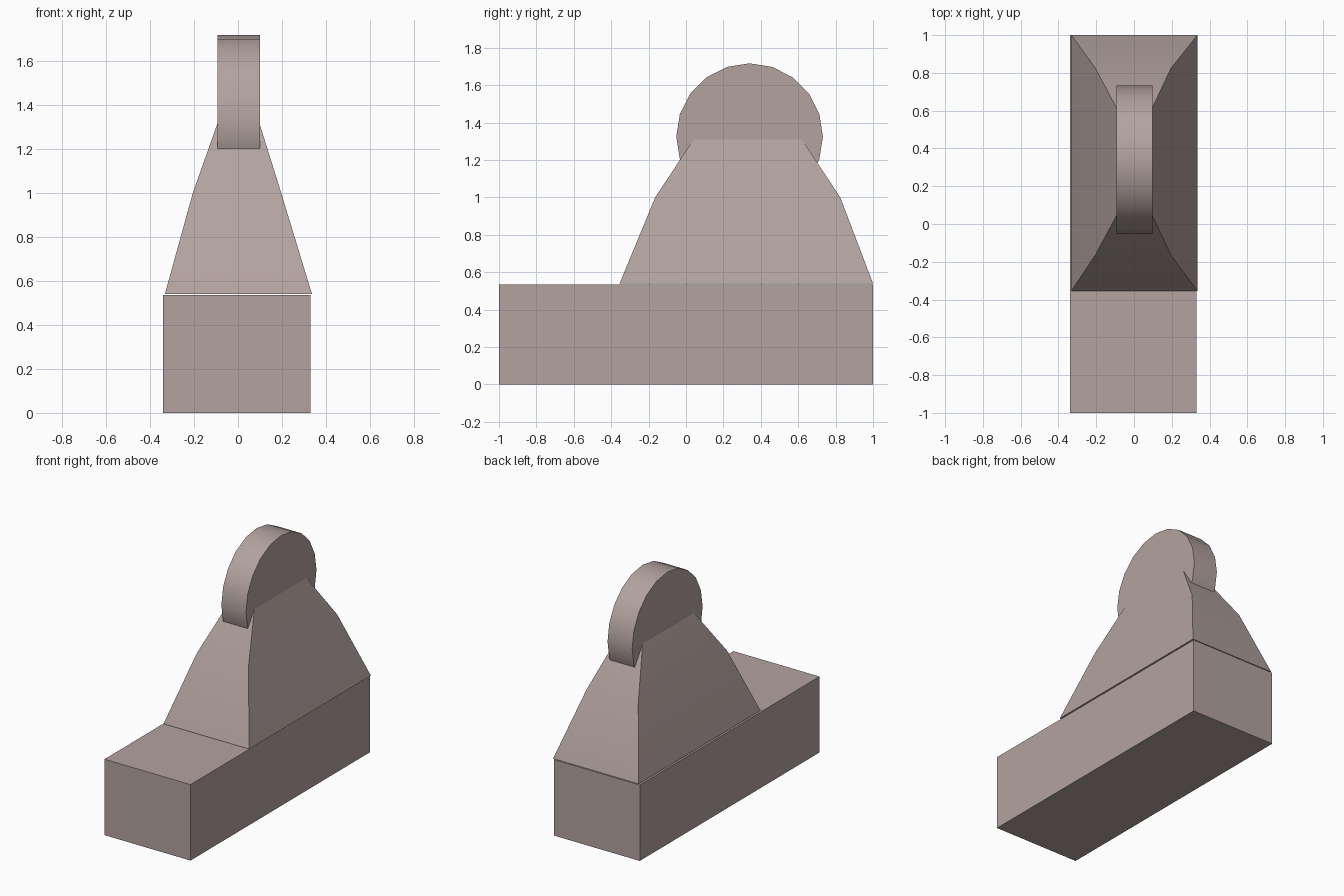
import bpy, bmesh, math
from mathutils import Matrix

if "Cube" in bpy.data.objects:
    bpy.data.objects.remove(bpy.data.objects["Cube"])

stone = bpy.data.materials.new("warm grey stone")
stone.diffuse_color = (0.45, 0.365, 0.347, 1)
stone.use_nodes = True
stone.node_tree.nodes["Principled BSDF"].inputs["Base Color"].default_value = stone.diffuse_color


def add_part(name, bm, smooth=False):
    bmesh.ops.recalc_face_normals(bm, faces=bm.faces)
    mesh = bpy.data.meshes.new(name)
    bm.to_mesh(mesh)
    bm.free()
    mesh.materials.append(stone)
    ob = bpy.data.objects.new(name, mesh)
    bpy.context.collection.objects.link(ob)
    if smooth:
        bpy.ops.object.select_all(action='DESELECT')
        ob.select_set(True)
        bpy.context.view_layer.objects.active = ob
        bpy.ops.object.shade_smooth_by_angle(angle=math.radians(30))
    return ob


def stacked_rects(levels):
    """Closed solid through rectangles given as (x0, x1, y0, y1, z)."""
    bm = bmesh.new()
    rings = [[bm.verts.new(p) for p in
              ((x0, y0, z), (x1, y0, z), (x1, y1, z), (x0, y1, z))]
             for x0, x1, y0, y1, z in levels]
    for a, b in zip(rings, rings[1:]):
        for i in range(4):
            j = (i + 1) % 4
            bm.faces.new((a[i], a[j], b[j], b[i]))
    bm.faces.new(rings[0][::-1])
    bm.faces.new(rings[-1])
    return bm


# long rectangular base
add_part("base_block", stacked_rects([(-0.34, 0.33, -1, 1, 0),
                                      (-0.34, 0.33, -1, 1, 0.535)]))

# tapering pedestal, its tip buried in the disc
add_part("tapered_pedestal", stacked_rects([
    (-0.332, 0.336, -0.355, 1.0, 0.54),
    (-0.205, 0.196, -0.165, 0.825, 1.0),
    (-0.088, 0.093, 0.053, 0.607, 1.33)]), smooth=True)

# upright 20-sided disc
bm = bmesh.new()
bmesh.ops.create_cone(bm, cap_ends=True, segments=20, radius1=0.392,
                      radius2=0.392, depth=0.192,
                      matrix=Matrix.Translation((0.003, 0.34, 1.325))
                      @ Matrix.Rotation(math.pi / 2, 4, 'Y'))
add_part("upright_disc", bm, smooth=True)
